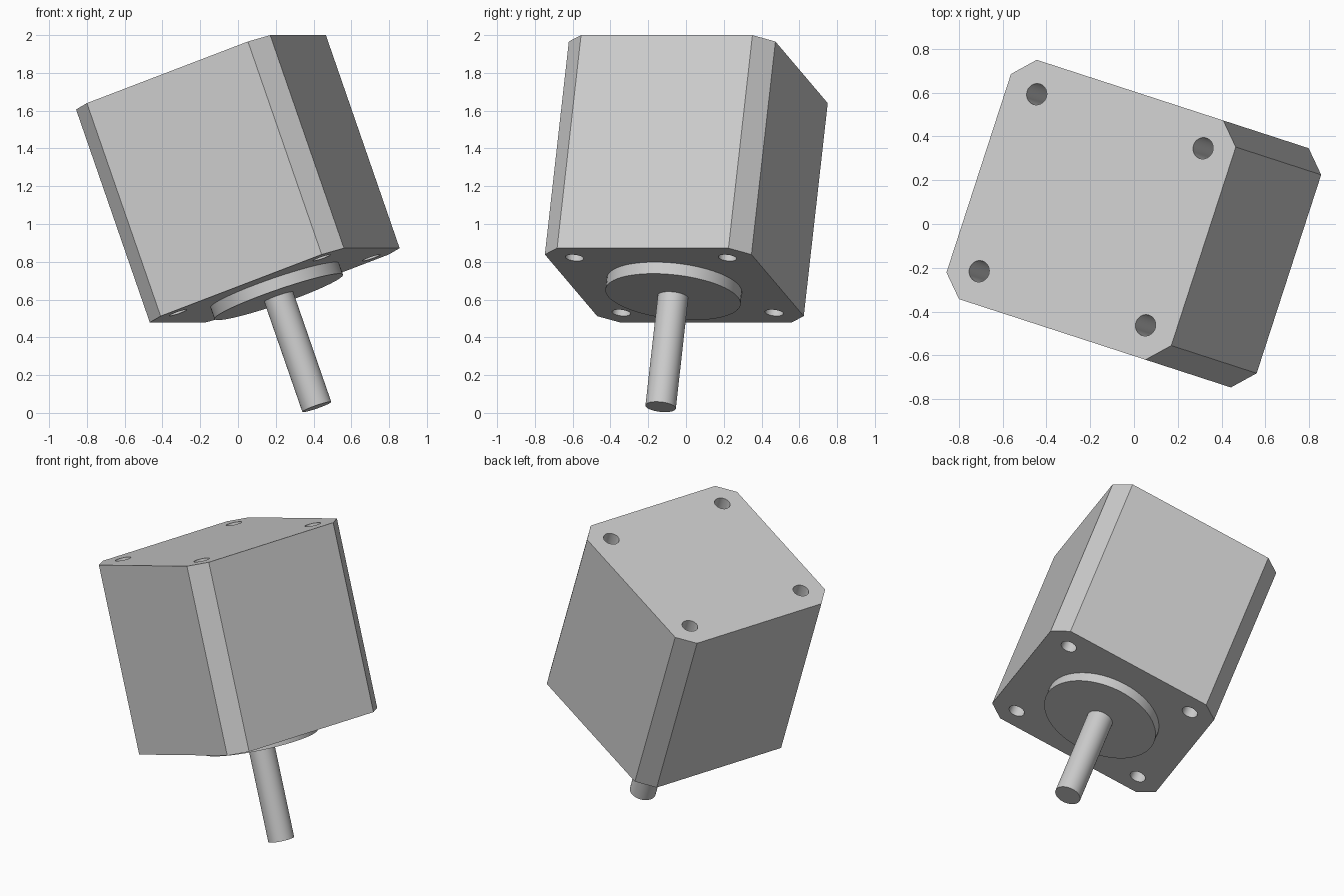
import bpy
import bmesh
from math import radians, sin, cos, tau
from mathutils import Matrix, Vector

cube = bpy.data.objects.get("Cube")
if cube:
    bpy.data.objects.remove(cube, do_unlink=True)

# Dimensions along the motor's own axes
WIDTH, CHAMFER, LENGTH = 1.15, 0.098, 1.2
HOLE_PITCH, HOLE_R = 0.851, 0.049
PILOT_R, PILOT_H = 0.36, 0.065
SHAFT_R, SHAFT_L = 0.081, 0.62

# Tilted placement: the origin is the centre of the rear face
PLACE = (Matrix.Translation((-0.196, 0.065, 1.803))
         @ Matrix.Rotation(radians(-18), 4, 'Z')
         @ Matrix.Rotation(radians(-20), 4, 'Y'))

grey = bpy.data.materials.new("light_grey_metal")
grey.use_nodes = True
COLOUR = (0.6, 0.6, 0.6, 1)
grey.diffuse_color = COLOUR
grey.node_tree.nodes["Principled BSDF"].inputs["Base Color"].default_value = COLOUR


def ring(radius, count, cx=0, cy=0):
    return [(cx + radius * cos(tau * i / count), cy + radius * sin(tau * i / count))
            for i in range(count)]


def prism(name, loops, top, height):
    """Fill the outline, leave the inner loops open, and extrude downwards."""
    bm = bmesh.new()
    edges = []
    for loop in loops:
        verts = [bm.verts.new((x, y, top)) for x, y in loop]
        edges += [bm.edges.new((verts[i - 1], verts[i])) for i in range(len(verts))]
    if len(loops) == 1:
        bm.faces.new(verts)
    else:
        bmesh.ops.triangle_fill(bm, edges=edges, use_beauty=True)
    out = bmesh.ops.extrude_face_region(bm, geom=bm.faces[:], use_keep_orig=True)
    moved = [g for g in out["geom"] if isinstance(g, bmesh.types.BMVert)]
    bmesh.ops.translate(bm, verts=moved, vec=Vector((0, 0, -height)))
    bmesh.ops.recalc_face_normals(bm, faces=bm.faces[:])
    mesh = bpy.data.meshes.new(name)
    bm.to_mesh(mesh)
    bm.free()
    mesh.materials.append(grey)
    obj = bpy.data.objects.new(name, mesh)
    bpy.context.collection.objects.link(obj)
    obj.matrix_world = PLACE
    bpy.ops.object.select_all(action='DESELECT')
    obj.select_set(True)
    bpy.context.view_layer.objects.active = obj
    bpy.ops.object.shade_smooth_by_angle(angle=radians(30))
    return obj


# Square body with cut corners and four screw holes running through it
a, b, p = WIDTH / 2, WIDTH / 2 - CHAMFER, HOLE_PITCH / 2
outline = [(a, -b), (a, b), (b, a), (-b, a), (-a, b), (-a, -b), (-b, -a), (b, -a)]
holes = [ring(HOLE_R, 32, sx * p, sy * p) for sx in (-1, 1) for sy in (-1, 1)]
prism("motor_body", [outline] + holes, 0, LENGTH)

# Round locating boss and output shaft
prism("pilot_boss", [ring(PILOT_R, 64)], -LENGTH, PILOT_H)
prism("output_shaft", [ring(SHAFT_R, 48)], -LENGTH - PILOT_H, SHAFT_L)
